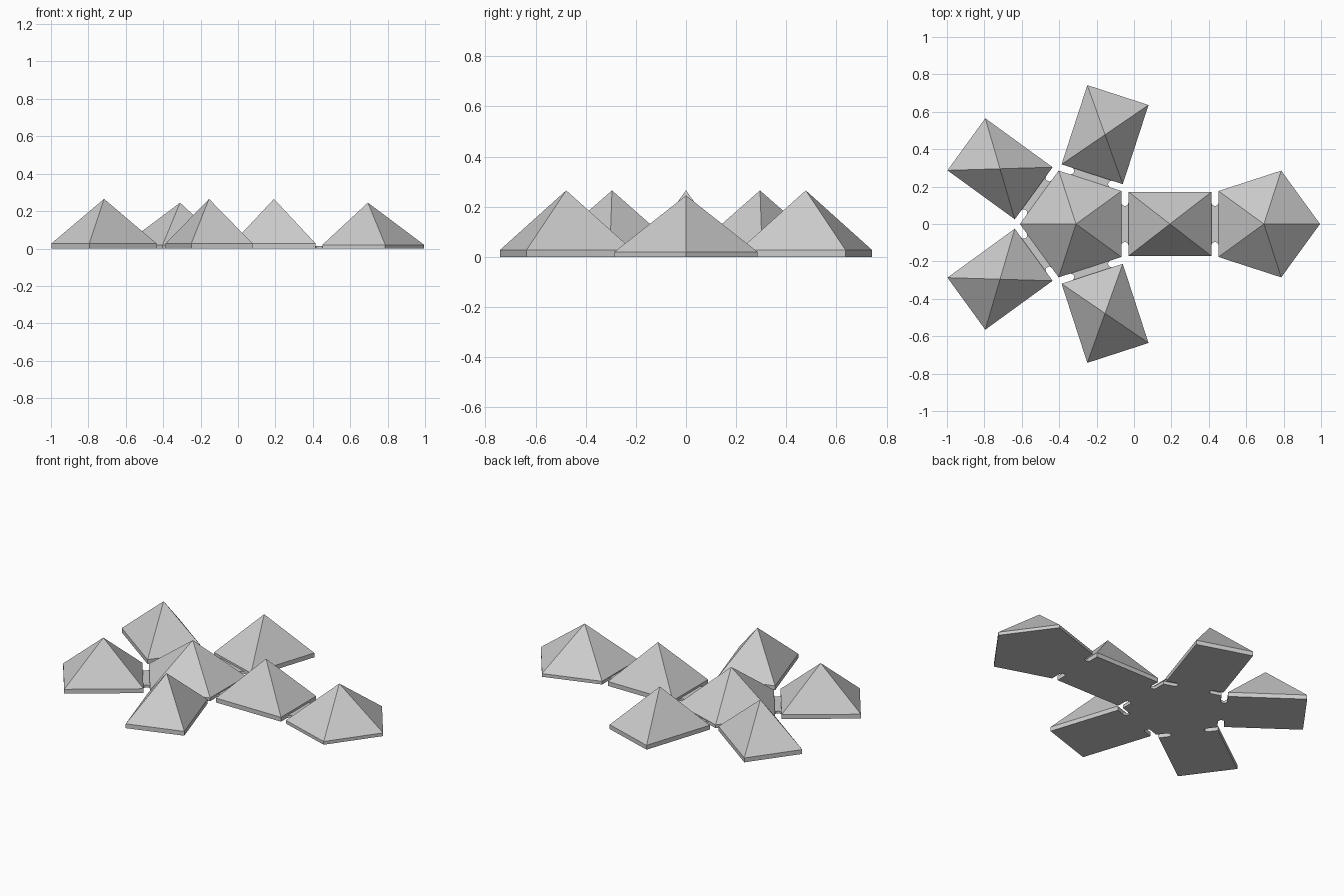
import bpy
import bmesh
from math import sin, cos, pi, radians
from mathutils import Matrix, Vector

cube = bpy.data.objects.get("Cube")
if cube:
    bpy.data.objects.remove(cube, do_unlink=True)

# Single plain material
grey = bpy.data.materials.new("light_grey")
grey.use_nodes = True
colour = (0.6, 0.6, 0.6, 1)
grey.diffuse_color = colour
grey.node_tree.nodes["Principled BSDF"].inputs["Base Color"].default_value = colour

RADIUS = 0.3                      # pentagon circumradius
INNER = RADIUS * cos(pi / 5)      # pentagon centre to edge
GAP = 0.037                       # space bridged by each hinge
LENGTH, WIDTH = 0.445, 0.344      # rectangular panel
HUB = Vector((-0.31, 0, 0))
PANEL_X = INNER + GAP + LENGTH / 2
END_X = 2 * INNER + 2 * GAP + LENGTH


def extrude_outline(name, outline, height, matrix, apex=None):
    """Slab from a flat outline, optionally roofed by a pyramid."""
    bm = bmesh.new()
    low = [bm.verts.new((x, y, 0)) for x, y in outline]
    high = [bm.verts.new((x, y, height)) for x, y in outline]
    bm.faces.new(low[::-1])
    tip = bm.verts.new((0, 0, apex)) if apex else None
    if not tip:
        bm.faces.new(high)
    for i in range(len(low)):
        j = (i + 1) % len(low)
        bm.faces.new((low[i], low[j], high[j], high[i]))
        if tip:
            bm.faces.new((high[i], high[j], tip))
    bmesh.ops.recalc_face_normals(bm, faces=bm.faces)
    mesh = bpy.data.meshes.new(name)
    bm.to_mesh(mesh)
    bm.free()
    mesh.materials.append(grey)
    obj = bpy.data.objects.new(name, mesh)
    obj.matrix_world = matrix
    bpy.context.collection.objects.link(obj)
    return obj


def placed(angle, distance):
    """Transform out from the hub along a direction."""
    return (Matrix.Translation(HUB) @ Matrix.Rotation(angle, 4, "Z")
            @ Matrix.Translation((distance, 0, 0)))


def pentagon(start):
    return [(RADIUS * cos(start + k * 2 * pi / 5),
             RADIUS * sin(start + k * 2 * pi / 5)) for k in range(5)]


def hinge_outline():
    """Thin strip whose two ends are scooped out by round notches."""
    r, half = GAP / 2, 0.115
    steps = [k * pi / 8 for k in range(9)]
    top = [(r * cos(a), half - r * sin(a)) for a in steps]
    bottom = [(-x, -y) for x, y in top]
    return top + bottom


rectangle = [(sx * LENGTH / 2, sy * WIDTH / 2)
             for sx, sy in ((-1, -1), (1, -1), (1, 1), (-1, 1))]

# Pentagon pyramids: hub and far end
extrude_outline("hub_pentagon", pentagon(pi), 0.02, placed(0, 0), 0.245)
extrude_outline("end_pentagon", pentagon(0), 0.02, placed(0, END_X), 0.245)

# Five rectangular pyramids, each hinged to one hub edge
for k in range(5):
    angle = radians(72 * k)
    extrude_outline(f"side_panel_{k + 1}", rectangle, 0.027,
                    placed(angle, PANEL_X), 0.265)
    extrude_outline(f"hub_hinge_{k + 1}", hinge_outline(), 0.014,
                    placed(angle, INNER + GAP / 2))

# Hinge joining the end pentagon
extrude_outline("end_hinge", hinge_outline(), 0.014,
                placed(0, INNER + GAP * 1.5 + LENGTH))
